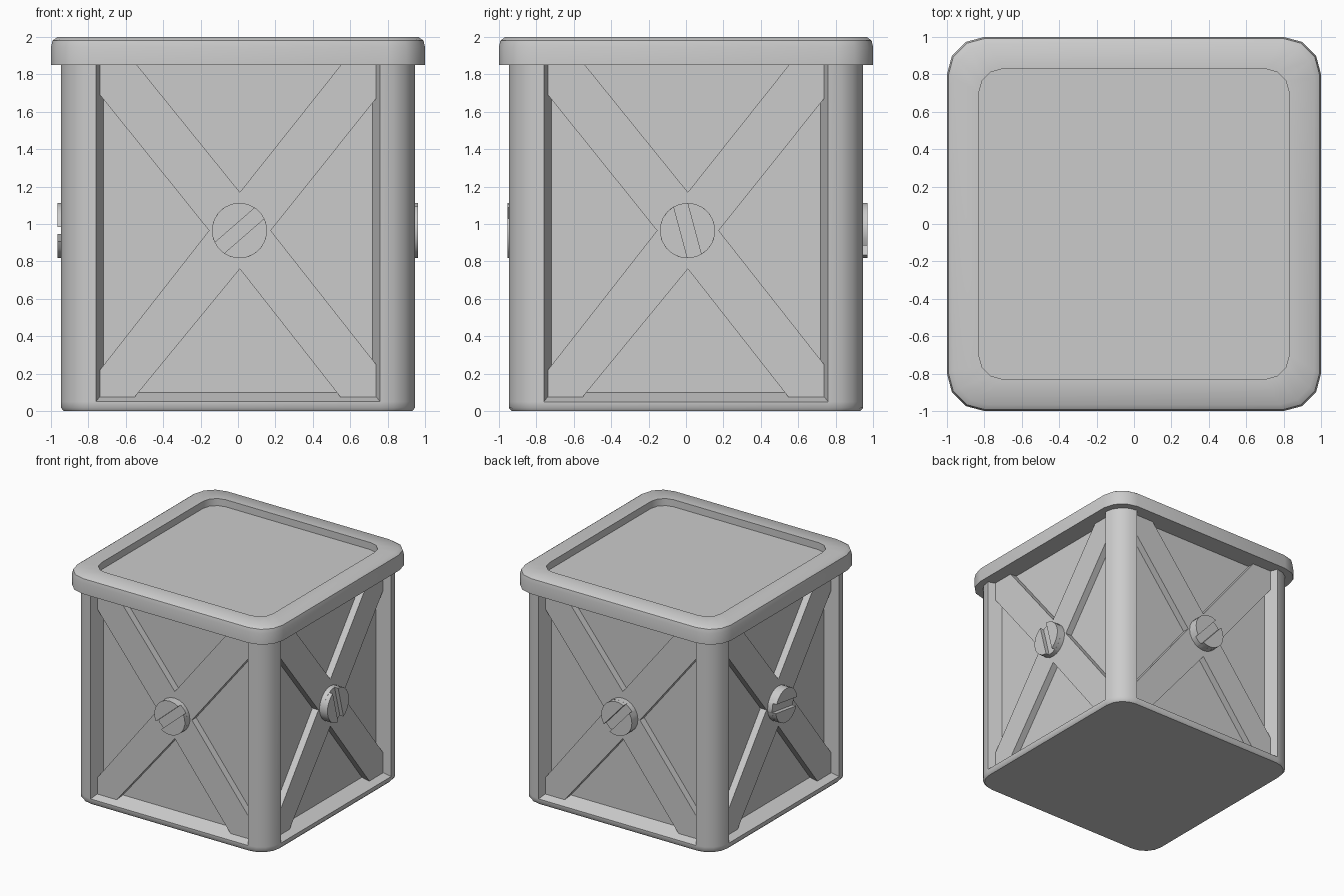
import bpy
import bmesh
from math import pi, sin, cos, acos, radians
from mathutils import Matrix

old = bpy.data.objects.get("Cube")
if old:
    bpy.data.objects.remove(old, do_unlink=True)

grey = bpy.data.materials.new("light grey")
grey.use_nodes = True
GREY = (0.6, 0.6, 0.6, 1)
grey.diffuse_color = GREY
grey.node_tree.nodes["Principled BSDF"].inputs["Base Color"].default_value = GREY


def finish(bm, name, smooth=True):
    bmesh.ops.recalc_face_normals(bm, faces=bm.faces[:])
    mesh = bpy.data.meshes.new(name)
    bm.to_mesh(mesh)
    bm.free()
    mesh.materials.append(grey)
    obj = bpy.data.objects.new(name, mesh)
    bpy.context.collection.objects.link(obj)
    if smooth:
        bpy.ops.object.select_all(action="DESELECT")
        obj.select_set(True)
        bpy.context.view_layer.objects.active = obj
        bpy.ops.object.shade_smooth_by_angle(angle=radians(40))
    return obj


def rounded_square(half, radius, steps):
    """Outline points, one arc per corner."""
    c = half - radius
    points = []
    for k in range(4):
        sx, sy = [(1, 1), (-1, 1), (-1, -1), (1, -1)][k]
        for i in range(steps + 1):
            a = (k + i / steps) * pi / 2
            points.append((sx * c + radius * cos(a), sy * c + radius * sin(a)))
    return points


def loft(rings, steps):
    """Stack rounded squares given as (half size, radius, height)."""
    bm = bmesh.new()
    loops = [[bm.verts.new((x, y, z)) for x, y in rounded_square(h, r, steps)]
             for h, r, z in rings]
    n = len(loops[0])
    for low, high in zip(loops, loops[1:]):
        for i in range(n):
            j = (i + 1) % n
            bm.faces.new((low[i], low[j], high[j], high[i]))
    bm.faces.new(loops[0][::-1])
    bm.faces.new(loops[-1])
    return bm


def add_prism(bm, outline, near, far):
    """Extrude an (x, z) outline between two distances in front of the centre."""
    front = [bm.verts.new((x, -far, z)) for x, z in outline]
    back = [bm.verts.new((x, -near, z)) for x, z in outline]
    bm.faces.new(front)
    bm.faces.new(back[::-1])
    for i in range(len(front)):
        j = (i + 1) % len(front)
        bm.faces.new((front[i], back[i], back[j], front[j]))


# Body: rounded posts and sill around four sunken panels
SIDE, OPENING, LEDGE, RIM = 0.947, 0.76, 0.05, 1.85
CORNER = SIDE - OPENING
bm = loft([(SIDE - 0.015, CORNER - 0.015, 0), (SIDE, CORNER, 0.018),
           (SIDE, CORNER, LEDGE), (SIDE, CORNER, RIM + 0.01)], 4)
bm.normal_update()
panels = [f for f in bm.faces if len(f.verts) == 4
          and max(e.calc_length() for e in f.edges) > 1.6 and f.calc_area() > 2]
for face in bmesh.ops.extrude_discrete_faces(bm, faces=panels)["faces"]:
    along_x = abs(face.normal.y) > 0.5
    for v in face.verts:
        shrink, sink = 0.72 / OPENING, (SIDE - 0.12) / SIDE
        v.co.x *= shrink if along_x else sink
        v.co.y *= sink if along_x else shrink
        if v.co.z < 1:
            v.co.z = LEDGE * 2
finish(bm, "body")

# Lid: soft outer edge and shallow recessed top
bm = loft([(1, 0.2, RIM), (1, 0.2, 1.945), (0.992, 0.195, 1.98), (0.965, 0.185, 2),
           (0.83, 0.13, 2), (0.83, 0.13, 1.938)], 3)
finish(bm, "lid")

# Crossed braces and slotted screws on each side
BRACE = [(-0.54, RIM), (-0.738, RIM), (-0.738, 1.69), (-0.155, 0.965), (-0.738, 0.22),
         (-0.738, 0.072), (-0.555, 0.072), (0.01, 0.76), (0.55, 0.072), (0.738, 0.072),
         (0.738, 0.25), (0.175, 0.965), (0.738, 1.67), (0.738, RIM), (0.55, RIM), (0.01, 1.17)]
RADIUS, SLOT, CX, CZ = 0.148, 0.038, 0.008, 0.965


def arc(start, end, steps):
    angles = [start + (end - start) * i / steps for i in range(steps + 1)]
    return [(CX + RADIUS * cos(a), CZ + RADIUS * sin(a)) for a in angles]


sides = [("front", 41, 0.955), ("left", 105, 0.962), ("back", 48, 0.97), ("right", -8, 0.965)]
for k, (side, tilt, reach) in enumerate(sides):
    turn = Matrix.Rotation(k * pi / 2, 3, "Z")

    bm = bmesh.new()
    add_prism(bm, BRACE, 0.82, 0.886)
    bmesh.ops.rotate(bm, verts=bm.verts[:], matrix=turn)
    finish(bm, side + "_cross_brace", smooth=False)

    # Low disc with two raised half-moons leaves the slot between them
    bm = bmesh.new()
    half = acos(SLOT / RADIUS)
    axis = radians(tilt) + pi / 2
    add_prism(bm, arc(0, 2 * pi, 20)[:-1], 0.88, reach - 0.035)
    for a in (axis, axis + pi):
        add_prism(bm, arc(a - half, a + half, 9), 0.88, reach)
    bmesh.ops.rotate(bm, verts=bm.verts[:], matrix=turn)
    finish(bm, side + "_screw")
